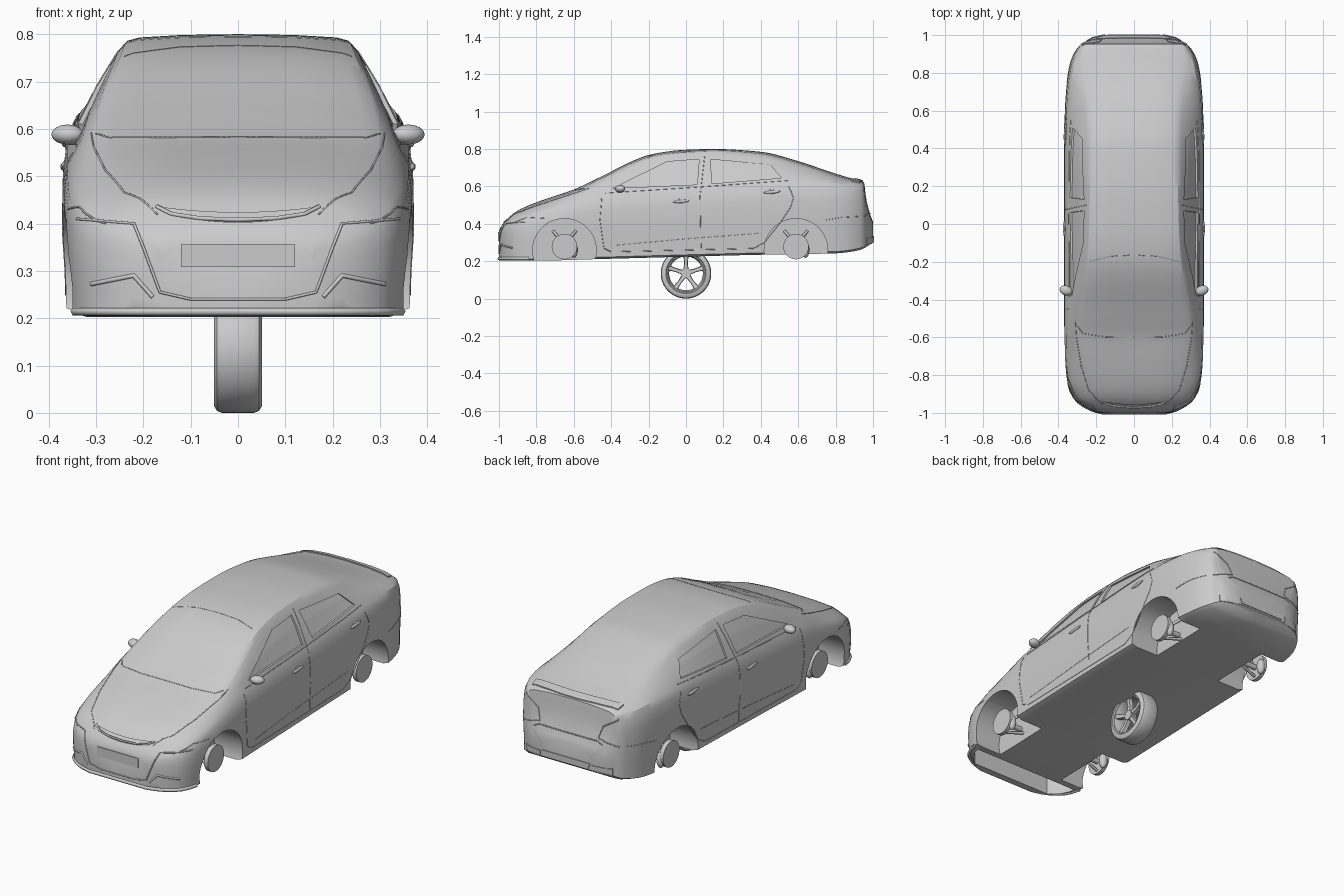
import bpy, bmesh, math
from mathutils import Vector as V
from mathutils.bvhtree import BVHTree

if "Cube" in bpy.data.objects:
    bpy.data.objects.remove(bpy.data.objects["Cube"])

# body stations: y, half width, belt z, roof-edge half width, roof-edge z, top z
ST = [(-1, .17, .33, .15, .345, .362), (-.985, .225, .36, .18, .38, .392), (-.96, .275, .385, .21, .405, .42),
      (-.92, .32, .41, .24, .44, .458), (-.85, .35, .445, .26, .475, .495), (-.72, .366, .485, .28, .525, .543),
      (-.6, .369, .52, .30, .565, .583), (-.48, .37, .55, .295, .62, .64), (-.17, .37, .575, .25, .757, .775),
      (0, .37, .59, .24, .782, .796), (.15, .37, .60, .237, .786, .80), (.4, .37, .615, .237, .765, .785),
      (.6, .366, .622, .242, .715, .735), (.75, .355, .62, .258, .665, .685), (.86, .335, .61, .265, .632, .65),
      (.93, .30, .60, .258, .614, .632), (.952, .28, .575, .25, .60, .622), (.962, .262, .48, .225, .51, .54),
      (.985, .225, .41, .19, .435, .45), (1, .16, .375, .14, .395, .41)]
FLOOR = [(-1, .205), (-.8, .203), (-.45, .212), (.42, .235), (.8, .242), (.93, .26), (1, .30)]


def interp(keys, y, c):
    """Monotone cubic interpolation of column c."""
    i = max(0, min(len(keys) - 2, sum(k[0] <= y for k in keys) - 1))

    def slope(j):
        return (keys[j + 1][c] - keys[j][c]) / (keys[j + 1][0] - keys[j][0])

    def tangent(j):
        if j == 0 or j == len(keys) - 1:
            return slope(min(j, len(keys) - 2))
        a, b = slope(j - 1), slope(j)
        return 2 * a * b / (a + b) if a * b > 0 else 0
    h = keys[i + 1][0] - keys[i][0]
    t = (y - keys[i][0]) / h
    return ((2*t**3 - 3*t*t + 1) * keys[i][c] + (t**3 - 2*t*t + t) * h * tangent(i)
            + (3*t*t - 2*t**3) * keys[i + 1][c] + (t**3 - t*t) * h * tangent(i + 1))


def section(y):
    w, b, r, e, t = (interp(ST, y, c) for c in range(1, 6))
    f = interp(FLOOR, y, 1)
    bx = .935 * w
    half = [(0, f), (.9 * w, f), (.98 * w, f + .01), (.985 * w, f + .25 * (b - f)), (w, f + .5 * (b - f)),
            (.995 * w, f + .75 * (b - f)), (.975 * w, f + .92 * (b - f)), (bx, b),
            ((bx + r) / 2 + .006, (b + e) / 2), (bx * .1 + r * .9 + .003, b * .1 + e * .9), (r - .003, e),
            (r * .88, e + .5 * (t - e)), (r * .5, t - .12 * (t - e)), (0, t)]
    return [V((x, y, z)) for x, z in half] + [V((-x, y, z)) for x, z in half[-2:0:-1]]


def make(name, bm, angle=35):
    bmesh.ops.recalc_face_normals(bm, faces=bm.faces)
    me = bpy.data.meshes.new(name)
    bm.to_mesh(me)
    bm.free()
    ob = bpy.data.objects.new(name, me)
    bpy.context.collection.objects.link(ob)
    smooth(ob, angle)
    return ob


def smooth(ob, angle=35):
    bpy.ops.object.select_all(action='DESELECT')
    ob.select_set(True)
    bpy.context.view_layer.objects.active = ob
    bpy.ops.object.shade_smooth_by_angle(angle=math.radians(angle))


def loft(name, rings, cap=True, closed=False, angle=35):
    bm = bmesh.new()
    vs = [[bm.verts.new(p) for p in r] for r in rings]
    n = len(vs[0])
    for a, b in zip(vs, vs[1:] + (vs[:1] if closed else [])):
        for i in range(n):
            bm.faces.new((a[i], a[(i + 1) % n], b[(i + 1) % n], b[i]))
    if cap and not closed:
        bm.faces.new(vs[0])
        bm.faces.new(vs[-1])
    return make(name, bm, angle)


def cylinder(name, x, y, z, r, depth, n=32):
    """Cylinder lying along x."""
    ring = [(y + r * math.cos(2*math.pi*i/n), z + r * math.sin(2*math.pi*i/n)) for i in range(n)]
    return loft(name, [[V((x + s * depth / 2, a, b)) for a, b in ring] for s in (-1, 1)])


def ellipsoid(name, loc, size, rot=(0, 0, 0)):
    bpy.ops.mesh.primitive_uv_sphere_add(segments=20, ring_count=12, location=loc, rotation=rot)
    ob = bpy.context.object
    ob.name, ob.scale = name, size
    smooth(ob)


def tube(name, pts, r):
    cu = bpy.data.curves.new(name, 'CURVE')
    cu.dimensions, cu.bevel_depth, cu.bevel_resolution, cu.use_fill_caps = '3D', r, 1, True
    sp = cu.splines.new('POLY')
    sp.points.add(len(pts) - 1)
    for q, p in zip(sp.points, pts):
        q.co = (*p, 1)
    bpy.context.collection.objects.link(bpy.data.objects.new(name, cu))


# body shell
ys = []
for a, b in zip(ST, ST[1:]):
    k = max(2, round((b[0] - a[0]) / .035))
    ys += [a[0] + (b[0] - a[0]) * i / k for i in range(k)]
body = loft("body", [section(y) for y in ys + [1]], angle=40)
bm = bmesh.new()
bm.from_mesh(body.data)
bmesh.ops.triangulate(bm, faces=bm.faces)
bm.to_mesh(body.data)
tree = BVHTree.FromBMesh(bm)
bm.free()


def place(axis, s, a, b):
    """2D view coordinates to a point on the body and the outward view direction."""
    p, d = {'side': (V((0, a, b)), V((-s, 0, 0))), 'front': (V((s*a, 0, b)), V((0, 1, 0))),
            'back': (V((s*a, 0, b)), V((0, -1, 0))), 'top': (V((s*a, b, 0)), V((0, 0, -1)))}[axis]
    hit = tree.ray_cast(p - 3 * d, d)[0]
    return (hit if hit is not None else tree.find_nearest(p - d)[0]), -d


def seam(name, axis, pts, r=.002):
    for s in (1, -1):
        out = []
        for p, q in zip(pts, pts[1:]):
            out += [place(axis, s, p[0] + (q[0]-p[0])*i/12, p[1] + (q[1]-p[1])*i/12)[0] for i in range(12)]
        tube(name, out + [place(axis, s, *pts[-1])[0]], r)


def patch(name, axis, c, out, inn, s=1, bow=0, n=16):
    """Thick quad panel that follows the body surface."""
    bm = bmesh.new()
    g = []
    for j in range(n + 1):
        for i in range(n + 1):
            u, v = i / n, j / n
            a, b = ((c[0][k]*(1-u) + c[1][k]*u) * (1-v) + (c[3][k]*(1-u) + c[2][k]*u) * v for k in (0, 1))
            p, d = place(axis, s, a, b + bow * 4 * u * (1 - u))
            g.append((bm.verts.new(p + d * out), bm.verts.new(p - d * inn)))
    m = n + 1
    for j in range(n):
        for i in range(n):
            q = [j*m + i, j*m + i + 1, j*m + i + m + 1, j*m + i + m]
            bm.faces.new([g[k][0] for k in q])
            bm.faces.new([g[k][1] for k in reversed(q)])
    edge = [i for i in range(n)] + [j*m + n for j in range(n)] + [n*m + n - i for i in range(n)] + [(n-j)*m for j in range(n)]
    for a, b in zip(edge, edge[1:] + edge[:1]):
        bm.faces.new((g[a][0], g[a][1], g[b][1], g[b][0]))
    return make(name, bm)


# cutters: wheel arches, side windows, grille, hollow behind the front bumper
cutters = []
for s in (1, -1):
    for y in (-.65, .588):
        cutters.append(cylinder("arch_cutter", s * .36, y, .258, .17, .32, 48))
    cutters.append(patch("window_cutter", 'side', [(-.39, .59), (.06, .61), (.07, .745), (-.10, .732)], .03, .01, s))
    cutters.append(patch("window_cutter", 'side', [(.14, .615), (.51, .645), (.45, .715), (.13, .745)], .03, .01, s))
cutters.append(patch("grille_cutter", 'front', [(-.13, .415), (.13, .415), (.17, .435), (-.17, .435)], .03, .01, 1, -.012))
hollow = [(y, interp(ST, y, 1) * .98 - .025) for y in (-.965, -.95, -.92, -.88, -.845)]
cutters.append(loft("bumper_cutter", [[V((x, y, .1)), V((x, y, .32)), V((-x, y, .32)), V((-x, y, .1))] for y, x in hollow]))
for c in cutters:
    md = body.modifiers.new("cut", 'BOOLEAN')
    md.operation, md.solver, md.object = 'DIFFERENCE', 'EXACT', c
    bpy.context.view_layer.objects.active = body
    bpy.ops.object.modifier_apply(modifier=md.name)
    bpy.data.objects.remove(c)
smooth(body, 30)

# body lines and panels
seam("door_line", 'side', [(-.45, .55), (-.46, .42), (-.44, .27), (-.40, .25), (.36, .268), (.42, .30), (.50, .40), (.56, .49), (.575, .54), (.55, .60)])
seam("door_line", 'side', [(.10, .765), (.075, .55), (.08, .27)])
seam("belt_line", 'side', [(-.43, .565), (0, .593), (.55, .632)])
seam("sill_crease", 'side', [(-.38, .285), (0, .32), (.4, .35)], .0012)
seam("bumper_line", 'side', [(.75, .42), (.84, .435), (.93, .44)])
seam("headlight_line", 'side', [(-.94, .40), (-.85, .435), (-.75, .43)])
seam("hood_line", 'top', [(.17, -.955), (.24, -.88), (.28, -.75), (.305, -.6), (.31, -.52)])
seam("windshield_line", 'top', [(0, -.60), (.15, -.598), (.27, -.58), (.30, -.54)])
seam("windshield_line", 'top', [(.24, -.2), (.12, -.17), (0, -.165)], .0012)
seam("bumper_crease", 'front', [(.34, .41), (.22, .40), (.20, .35), (.165, .255), (.10, .24), (0, .24)], .003)
seam("fog_light_brow", 'front', [(.18, .245), (.22, .29), (.31, .272)], .005)
seam("front_lip", 'front', [(0, .214), (.16, .214), (.27, .214), (.345, .214)], .009)
seam("tail_light_line", 'back', [(.27, .58), (.19, .53), (.17, .47), (.28, .44)], .003)
seam("trunk_line", 'back', [(0, .455), (.17, .455), (.2, .44)], .003)
patch("front_plate", 'front', [(-.12, .308), (.12, .308), (.12, .357), (-.12, .357)], .004, .01)
seam("grille_bar", 'front', [(0, .408), (.08, .411), (.14, .42), (.172, .436)], .005)
patch("spoiler", 'top', [(-.255, .885), (.255, .885), (.25, .925), (-.25, .925)], .006, .012, 1, .022)
patch("rear_diffuser", 'back', [(-.13, .308), (.13, .308), (.14, .335), (-.14, .335)], .004, .02)

# parts on both sides
for s in (1, -1):
    patch("exhaust_surround", 'back', [(.15, .295), (.25, .29), (.25, .325), (.15, .33)], .004, .02, s)
    ellipsoid("mirror", (s * .36, -.352, .588), (.035, .026, .021), (0, 0, s * .35))
    tube("mirror_stalk", [(s * .315, -.36, .575), (s * .355, -.352, .575)], .010)
    for y, z in ((-.025, .52), (.46, .57)):
        p, _ = place('side', s, y, z)
        ellipsoid("door_handle", p + V((s * .003, 0, 0)), (.007, .045, .008), (s * .08, 0, 0))
        ellipsoid("handle_cup", p, (.004, .02, .016))
    # brakes and suspension
    for y in (-.65, .588):
        cylinder("brake_disc", s * .315, y, .278, .068, .022)
        cylinder("axle", s * .255, y, .278, .014, .12, 16)
        ellipsoid("brake_caliper", (s * .30, y + .05, .26), (.022, .022, .042))
        for k in (-1, 1):
            tube("suspension_arm", [(s * .285, y, .29), (s * .2, y + k * .06, .36)], .008)
        tube("lower_arm", [(s * .30, y, .225), (s * .19, y + .02, .25)], .008)


# loose wheel under the floor
def lathe(name, prof, n=60):
    loft(name, [[V((x, r * math.cos(2*math.pi*i/n), .135 + r * math.sin(2*math.pi*i/n))) for x, r in prof]
                for i in range(n)], closed=True)


lathe("tyre", [(-.042, .1), (-.051, .108), (-.051, .12), (-.044, .131), (-.034, .135), (.034, .135), (.044, .131),
               (.051, .12), (.051, .108), (.042, .1)])
lathe("rim", [(-.046, .105), (-.046, .098), (-.02, .09), (.025, .09), (.046, .098), (.046, .105)])
cylinder("wheel_hub", .022, 0, .135, .026, .036, 24)
for i in range(5):
    a = math.pi / 2 + i * 2 * math.pi / 5
    d, t = V((0, math.cos(a), math.sin(a))), V((0, -math.sin(a), math.cos(a)))
    rings = []
    for r, w, x in ((.012, .014, .036), (.055, .010, .034), (.096, .014, .042)):
        c = V((0, 0, .135)) + d * r
        rings.append([c + t * w + V((x - .02, 0, 0)), c + t * w * .8 + V((x, 0, 0)),
                      c - t * w * .8 + V((x, 0, 0)), c - t * w + V((x - .02, 0, 0))])
    loft("wheel_spoke", rings)
